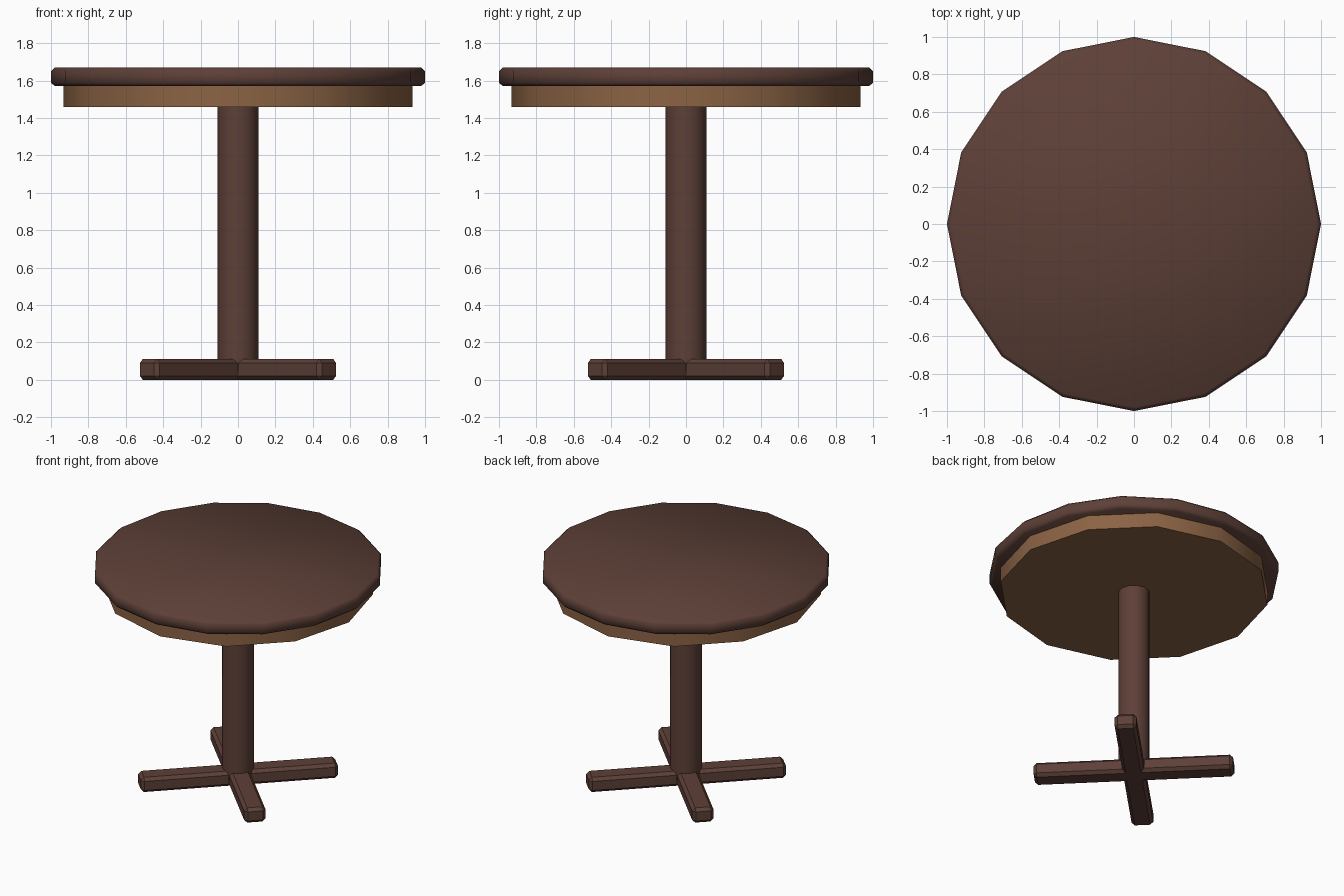
import bpy, math

if "Cube" in bpy.data.objects:
    bpy.data.objects.remove(bpy.data.objects["Cube"])

def material(name, rgb):
    m = bpy.data.materials.new(name)
    m.diffuse_color = (*rgb, 1)
    m.use_nodes = True
    m.node_tree.nodes["Principled BSDF"].inputs["Base Color"].default_value = m.diffuse_color
    return m

dark = material("dark_brown_wood", (0.109, 0.051, 0.038))
light = material("light_brown_wood", (0.258, 0.125, 0.058))

def finish(name, mat, bevel=0):
    ob = bpy.context.object
    ob.name = name
    ob.data.materials.append(mat)
    bpy.ops.object.transform_apply(location=False, rotation=False, scale=True)
    if bevel:
        mod = ob.modifiers.new("chamfer", 'BEVEL')
        mod.width, mod.segments = bevel, 1
        mod.limit_method, mod.angle_limit = 'ANGLE', math.radians(40)
        bpy.ops.object.modifier_apply(modifier=mod.name)
    return ob

def disc(name, sides, r, z0, z1, mat, bevel=0):
    bpy.ops.mesh.primitive_cylinder_add(vertices=sides, radius=r, depth=z1 - z0,
                                        location=(0, 0, (z0 + z1) / 2))
    return finish(name, mat, bevel)

# round top, softly shaded all over
disc("table_top", 16, 1.0, 1.57, 1.67, dark, 0.02)
bpy.ops.object.shade_smooth()

# apron under the top
disc("apron", 12, 0.932, 1.46, 1.575, light)
bpy.ops.object.shade_smooth_by_angle(angle=math.radians(40))

# central column
disc("column", 12, 0.11, 0.05, 1.465, dark)
bpy.ops.object.shade_smooth_by_angle(angle=math.radians(40))

# crossed feet on the diagonals
for i, a in enumerate((45, 135)):
    bpy.ops.mesh.primitive_cube_add(size=1, location=(0, 0, 0.056),
                                    rotation=(0, 0, math.radians(a)))
    bpy.context.object.scale = (1.378, 0.15, 0.112)
    finish(f"foot_beam_{i + 1}", dark, 0.022)
